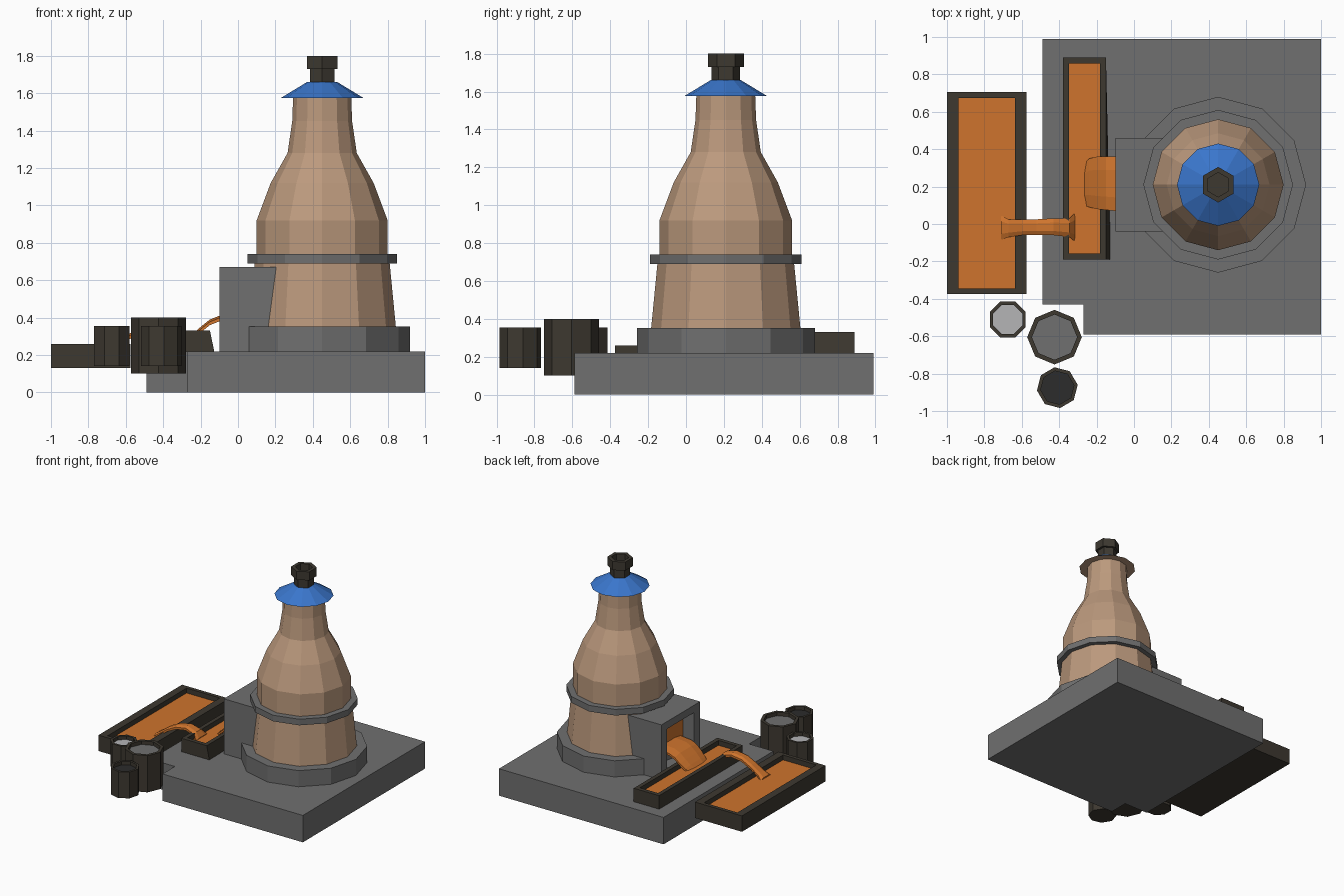
import bpy, bmesh, math

if "Cube" in bpy.data.objects:
    bpy.data.objects.remove(bpy.data.objects["Cube"])


def colour(name, rgb):
    m = bpy.data.materials.new(name)
    m.diffuse_color = (*rgb, 1)
    m.use_nodes = True
    m.node_tree.nodes["Principled BSDF"].inputs["Base Color"].default_value = m.diffuse_color
    return m


STONE = colour("stone", (0.16, 0.16, 0.16))
CLAY = colour("clay", (0.50, 0.32, 0.205))
BLUE = colour("blue", (0.042, 0.18, 0.60))
IRON = colour("iron", (0.047, 0.040, 0.030))
MOLTEN = colour("molten", (0.62, 0.175, 0.026))
ASH = colour("ash", (0.46, 0.46, 0.47))
COAL = colour("coal", (0.025, 0.025, 0.025))


def loft(name, loops, mat, first=None, last=None):
    """Skin equal-length loops, cap both ends; caps may have their own material."""
    bm = bmesh.new()
    rows = [[bm.verts.new(p) for p in loop] for loop in loops]
    n = len(rows[0])
    for a, b in zip(rows, rows[1:]):
        for i in range(n):
            j = (i + 1) % n
            bm.faces.new((a[i], a[j], b[j], b[i]))
    bm.faces.new(rows[0][::-1]).material_index = 1
    bm.faces.new(rows[-1]).material_index = 2
    bmesh.ops.recalc_face_normals(bm, faces=bm.faces)
    me = bpy.data.meshes.new(name)
    bm.to_mesh(me)
    bm.free()
    for m in (mat, first or mat, last or mat):
        me.materials.append(m)
    ob = bpy.data.objects.new(name, me)
    bpy.context.collection.objects.link(ob)
    return ob


def turned(name, cx, cy, profile, sides, mat, turn=0, first=None, last=None):
    """Faceted lathe from (radius, z) pairs."""
    t0 = math.radians(turn)
    angles = [t0 + math.tau * i / sides for i in range(sides)]
    loops = [[(cx + r * math.cos(a), cy + r * math.sin(a), z) for a in angles]
             for r, z in profile]
    return loft(name, loops, mat, first, last)


def rect(x0, x1, y0, y1, z):
    return [(x0, y0, z), (x1, y0, z), (x1, y1, z), (x0, y1, z)]


def rect_x(x, y0, y1, z0, z1):
    return [(x, y0, z0), (x, y1, z0), (x, y1, z1), (x, y0, z1)]


def tray(name, x0, x1, y0, y1, z0, z1, fill, wx, wy, skew=0):
    """Open trough with a molten floor."""
    bottom = rect(x0, x1, y0, y1, z0)
    bottom[1] = (x1 + skew, y0, z0)
    inner = (x0 + wx, x1 - wx, y0 + wy, y1 - wy)
    loft(name, [bottom, rect(x0, x1, y0, y1, z1), rect(*inner, z1), rect(*inner, fill)],
         IRON, last=MOLTEN)


def barrel(name, cx, cy, r, z0, z1, wall, turn, fill):
    turned(name, cx, cy, [(r, z0), (r, z1), (r - wall, z1), (r - wall, z1 - 0.03)],
           8, IRON, turn, last=fill)


def stream(name, rows, thick):
    """Poured ribbon from (x, z, y0, y1) rows with a slightly crowned top."""
    loops = []
    for x, z, y0, y1 in rows:
        w = y1 - y0
        loops.append([(x, y0, z - thick), (x, y1, z - thick), (x, y1, z - thick * 0.4),
                      (x, y1 - w * 0.25, z), (x, y0 + w * 0.25, z), (x, y0, z - thick * 0.4)])
    loft(name, loops, MOLTEN)


# Stone platform with a notched front left corner
outline = [(-0.27, -0.59), (1, -0.59), (1, 0.99), (-0.49, 0.99), (-0.49, -0.43), (-0.27, -0.43)]
loft("platform", [[(x, y, z) for x, y in outline] for z in (0, 0.22)], STONE)

# Furnace stack
CX, CY = 0.45, 0.21
turned("furnace_footing", CX, CY, [(0.47, 0.22), (0.47, 0.352)], 12, STONE)
turned("furnace_body", CX, CY,
       [(0.395, 0.34), (0.36, 0.70), (0.35, 0.74), (0.35, 0.92), (0.275, 1.12),
        (0.185, 1.28), (0.16, 1.45), (0.155, 1.59)], 12, CLAY)
turned("furnace_band", CX, CY, [(0.40, 0.69), (0.40, 0.74)], 12, STONE)
turned("furnace_cap", CX, CY, [(0.22, 1.575), (0.08, 1.66)], 12, BLUE, first=CLAY)
turned("chimney", CX, CY,
       [(0.075, 1.65), (0.075, 1.73), (0.095, 1.73), (0.095, 1.80), (0.065, 1.80), (0.065, 1.70)],
       6, IRON, 30)

# Tapping mouth: stone block with a recessed glowing opening
loft("tapping_mouth",
     [rect_x(0.25, -0.04, 0.46, 0.22, 0.67), rect_x(-0.10, -0.04, 0.46, 0.22, 0.67),
      rect_x(-0.10, 0.04, 0.39, 0.28, 0.61), rect_x(0.0, 0.04, 0.39, 0.28, 0.61)],
     STONE, last=MOLTEN)

# Casting troughs
tray("upper_trough", -0.38, -0.15, -0.19, 0.89, 0.21, 0.33, 0.29, 0.033, 0.033, 0.025)
tray("lower_trough", -1.0, -0.575, -0.375, 0.705, 0.13, 0.26, 0.22, 0.062, 0.03)

# Molten metal pouring from mouth to trough to trough
stream("mouth_pour",
       [(0.01, 0.42, 0.07, 0.36), (-0.10, 0.41, 0.07, 0.36), (-0.15, 0.39, 0.075, 0.36),
        (-0.20, 0.35, 0.08, 0.36), (-0.24, 0.315, 0.09, 0.35), (-0.27, 0.285, 0.10, 0.32)], 0.03)
stream("trough_pour",
       [(-0.315, 0.295, -0.095, 0.06), (-0.345, 0.335, -0.07, 0.03), (-0.43, 0.36, -0.06, 0.03),
        (-0.52, 0.345, -0.06, 0.025), (-0.60, 0.305, -0.06, 0.025), (-0.67, 0.255, -0.07, 0.025),
        (-0.71, 0.23, -0.085, 0.045)], 0.03)

# Barrels
barrel("ash_barrel", -0.675, -0.51, 0.104, 0.14, 0.355, 0.02, 22.5, ASH)
barrel("stone_barrel", -0.425, -0.605, 0.146, 0.10, 0.40, 0.025, 0, STONE)
barrel("coal_barrel", -0.41, -0.875, 0.11, 0.14, 0.355, 0.02, 8, COAL)
